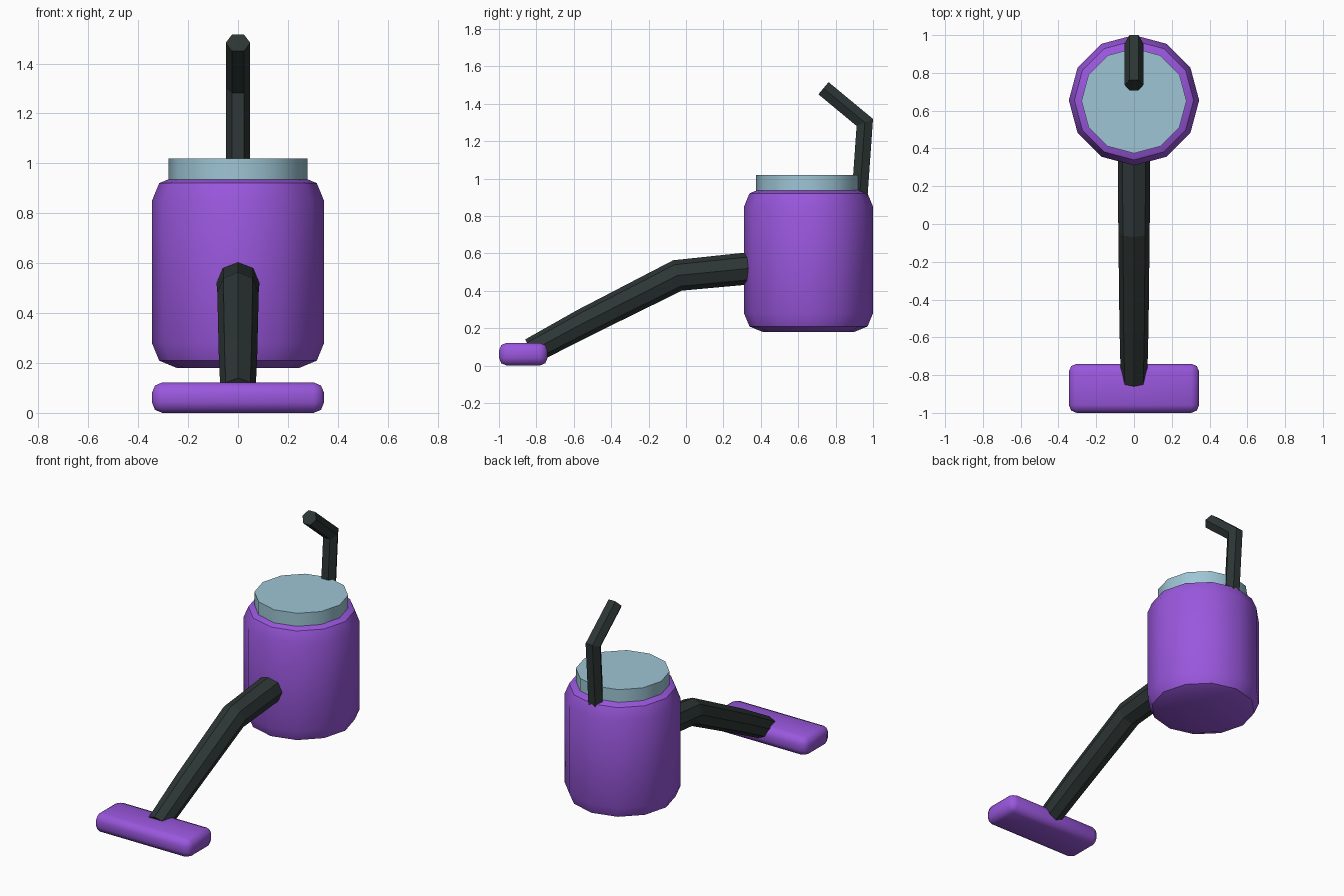
import bpy, bmesh
from math import pi, sin, cos, radians
from mathutils import Vector

if "Cube" in bpy.data.objects:
    bpy.data.objects.remove(bpy.data.objects["Cube"], do_unlink=True)


def material(name, rgb):
    m = bpy.data.materials.new(name)
    m.use_nodes = True
    m.diffuse_color = (*rgb, 1)
    m.node_tree.nodes["Principled BSDF"].inputs["Base Color"].default_value = (*rgb, 1)
    return m


purple = material("purple", (0.32, 0.095, 0.72))
pale_blue = material("pale_blue", (0.34, 0.56, 0.66))
charcoal = material("charcoal", (0.026, 0.037, 0.035))


def finish(name, bm, mat, smooth_angle=None):
    bmesh.ops.recalc_face_normals(bm, faces=bm.faces)
    mesh = bpy.data.meshes.new(name)
    bm.to_mesh(mesh)
    bm.free()
    mesh.materials.append(mat)
    obj = bpy.data.objects.new(name, mesh)
    bpy.context.collection.objects.link(obj)
    if smooth_angle:
        bpy.ops.object.select_all(action='DESELECT')
        obj.select_set(True)
        bpy.context.view_layer.objects.active = obj
        bpy.ops.object.shade_smooth_by_angle(angle=radians(smooth_angle))
    return obj


def skin(bm, rings):
    """Bridge matching vertex rings and cap both ends."""
    n = len(rings[0])
    for a, b in zip(rings, rings[1:]):
        for i in range(n):
            j = (i + 1) % n
            bm.faces.new((a[i], a[j], b[j], b[i]))
    bm.faces.new(rings[0])
    bm.faces.new(rings[-1])


def lathe(name, y, profile, mat, sides=12):
    """Turn (radius, z) points about a vertical axis."""
    bm = bmesh.new()
    angles = [2 * pi * i / sides for i in range(sides)]
    skin(bm, [[bm.verts.new((r * cos(a), y + r * sin(a), z)) for a in angles]
              for r, z in profile])
    return finish(name, bm, mat, 35)


def tube(name, path, sides, mat):
    """Sweep a polygon along (y, z, radius) points with mitred bends."""
    bm = bmesh.new()
    pts = [Vector((0, y, z)) for y, z, r in path]
    rings = []
    for i, p in enumerate(pts):
        before = (p - pts[i - 1]).normalized() if i else None
        after = (pts[i + 1] - p).normalized() if i + 1 < len(pts) else None
        before, after = before or after, after or before
        tangent = (before + after).normalized()
        up = Vector((1, 0, 0)).cross(tangent) / tangent.dot(before)
        r = path[i][2]
        rings.append([bm.verts.new(p + Vector((r * cos(a), 0, 0)) + up * r * sin(a))
                      for a in (2 * pi * k / sides for k in range(sides))])
    skin(bm, rings)
    return finish(name, bm, mat)


# Tank with rounded rims, and its lid
tank_y, radius, bottom, top, rim = 0.655, 0.345, 0.18, 0.95, 0.1
arc = [(rim * (1 - cos(a)), rim * (1 - sin(a))) for a in (pi / 2, pi / 4, 0)]
profile = [(radius - inset, bottom + rise) for inset, rise in arc]
profile += [(radius - inset, top - rise) for inset, rise in reversed(arc)]
lathe("tank", tank_y, profile, purple)
lathe("lid", 0.652, [(0.278, 0.92), (0.278, 1.02)], pale_blue)

# Bent handle behind the lid
tube("handle", [(0.925, 0.86, 0.049), (0.956, 1.3, 0.049), (0.735, 1.483, 0.049)],
     6, charcoal)

# Tapering hose from tank to floor head
tube("hose", [(0.34, 0.52, 0.086), (-0.045, 0.482, 0.083),
              (-0.545, 0.229, 0.077), (-0.827, 0.078, 0.07)], 8, charcoal)

# Rounded floor head
bm = bmesh.new()
bmesh.ops.create_cube(bm, size=1)
bmesh.ops.scale(bm, vec=(0.69, 0.26, 0.122), verts=bm.verts)
bmesh.ops.translate(bm, vec=(0, -0.87, 0.061), verts=bm.verts)
bmesh.ops.bevel(bm, geom=bm.edges[:], offset=0.042, segments=2, profile=0.5,
                affect='EDGES')
finish("floor_head", bm, purple, 50)
